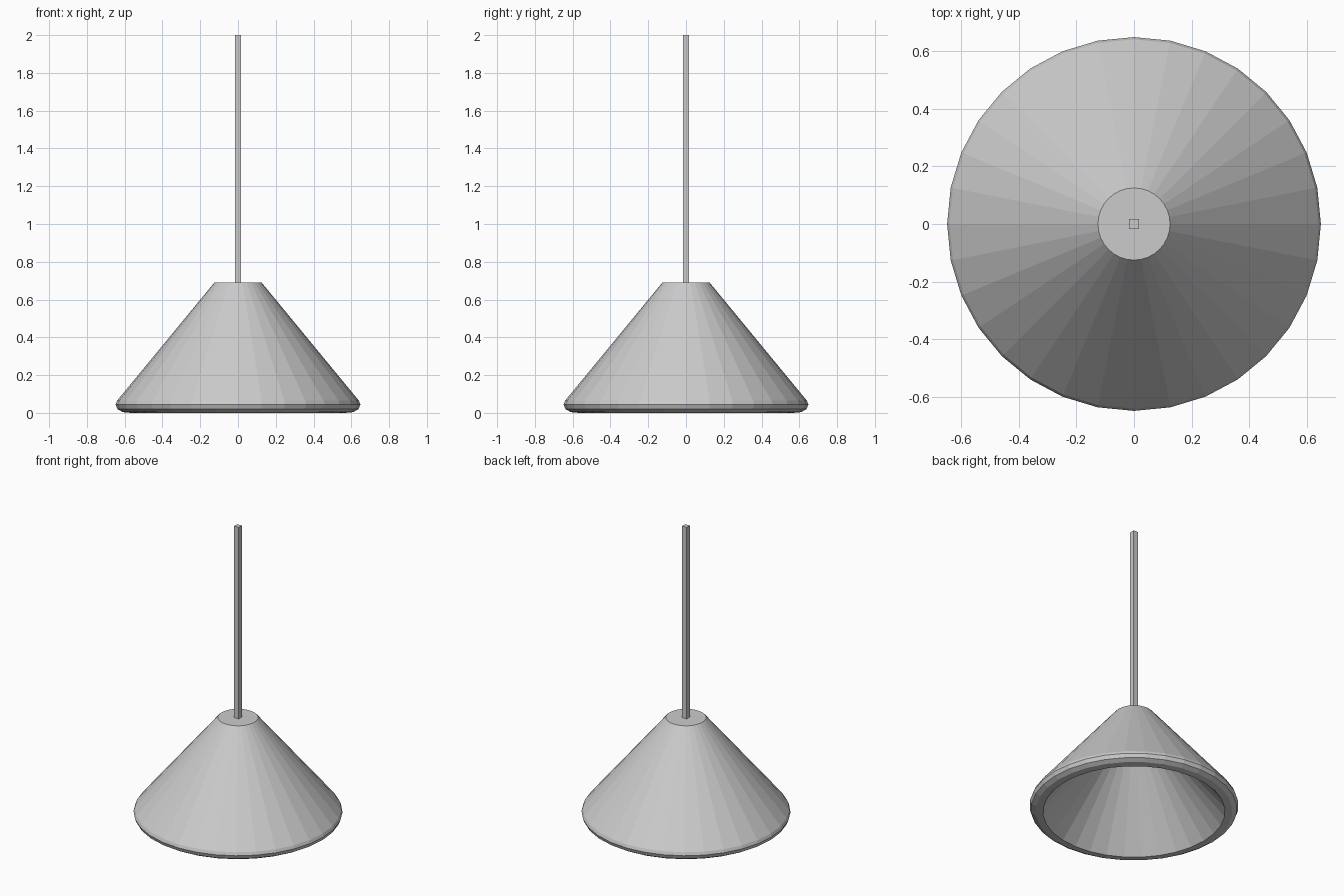
import bpy, bmesh, math

cube = bpy.data.objects.get("Cube")
if cube:
    bpy.data.objects.remove(cube, do_unlink=True)

SIDES = 32

mat = bpy.data.materials.new("light_grey")
mat.use_nodes = True
grey = (0.6, 0.6, 0.6, 1)
mat.diffuse_color = grey
mat.node_tree.nodes["Principled BSDF"].inputs["Base Color"].default_value = grey


def add_object(name, bm):
    bmesh.ops.recalc_face_normals(bm, faces=bm.faces)
    mesh = bpy.data.meshes.new(name)
    bm.to_mesh(mesh)
    bm.free()
    mesh.materials.append(mat)
    obj = bpy.data.objects.new(name, mesh)
    bpy.context.collection.objects.link(obj)
    return obj


# Lamp shade: thick hollow cone with a rounded lip, flat capped outside and inside
profile = [(0.125, 0.69), (0.64, 0.065), (0.648, 0.045), (0.638, 0.02),
           (0.61, 0.004), (0.565, 0.0), (0.073, 0.6)]
bm = bmesh.new()
rings = []
for r, z in profile:
    angles = [2 * math.pi * i / SIDES for i in range(SIDES)]
    rings.append([bm.verts.new((r * math.cos(a), r * math.sin(a), z)) for a in angles])
for upper, lower in zip(rings, rings[1:]):
    for i in range(SIDES):
        j = (i + 1) % SIDES
        bm.faces.new((upper[i], upper[j], lower[j], lower[i]))
bm.faces.new(rings[0])
bm.faces.new(rings[-1])
add_object("lamp_shade", bm)

# Square hanging rod standing on the shade's cap
bm = bmesh.new()
bmesh.ops.create_cube(bm, size=1)
bmesh.ops.scale(bm, vec=(0.034, 0.034, 1.31), verts=bm.verts)
bmesh.ops.translate(bm, vec=(0, 0, 1.345), verts=bm.verts)
add_object("hanging_rod", bm)
